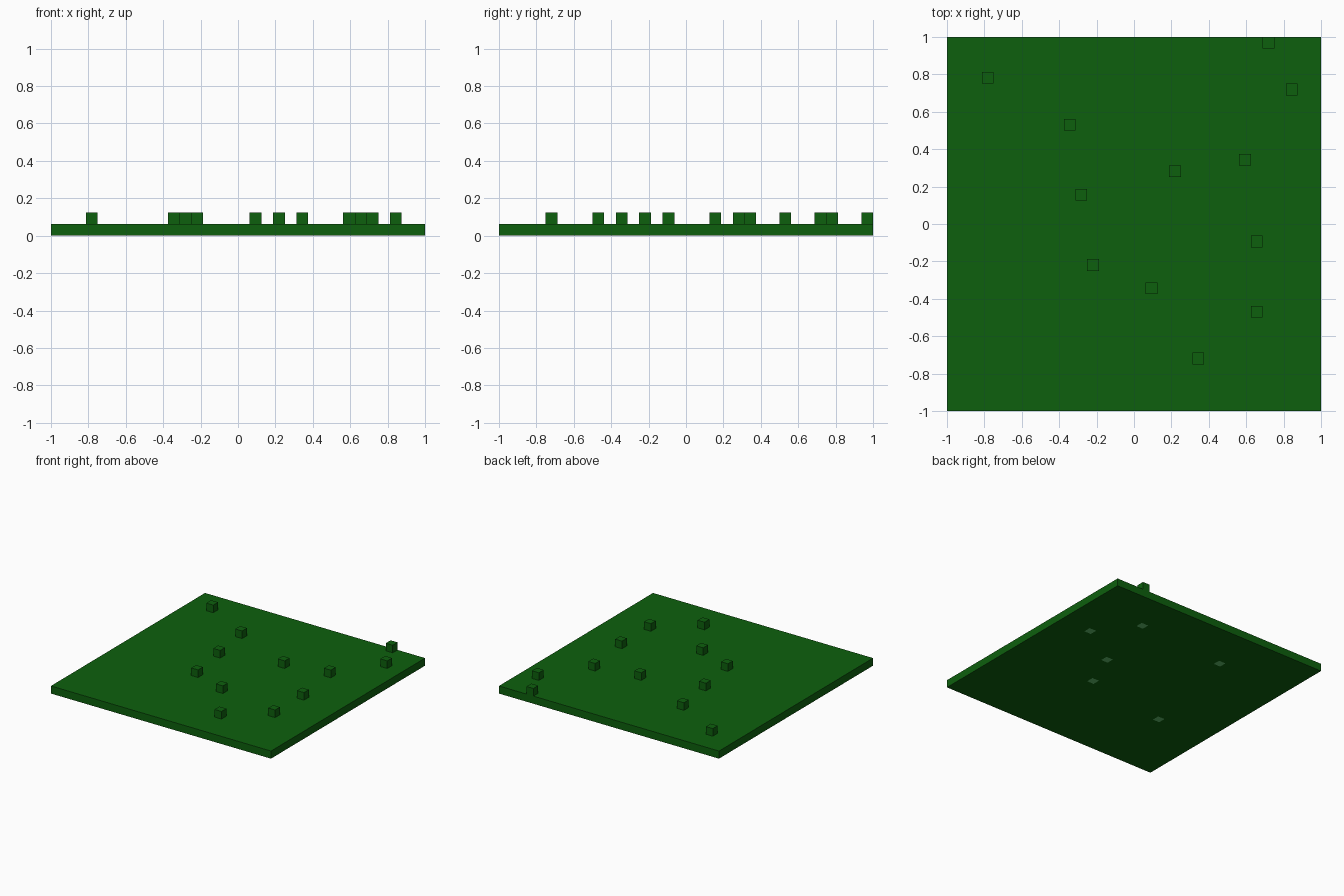
import bpy
import bmesh
from mathutils import Matrix, Vector

CELL = 1 / 16  # one block of the 32 x 32 board

if "Cube" in bpy.data.objects:
    bpy.data.objects.remove(bpy.data.objects["Cube"], do_unlink=True)


def make_material(name, rgb):
    mat = bpy.data.materials.new(name)
    mat.use_nodes = True
    color = (*rgb, 1)
    mat.diffuse_color = color
    mat.node_tree.nodes["Principled BSDF"].inputs["Base Color"].default_value = color
    return mat


def centre(index):
    return -1 + (index + 0.5) * CELL


def add_box(bm, location, size):
    matrix = Matrix.Translation(location) @ Matrix.Diagonal((*size, 1))
    bmesh.ops.create_cube(bm, size=1, matrix=matrix)


def finish(bm, name, materials):
    mesh = bpy.data.meshes.new(name)
    bm.to_mesh(mesh)
    bm.free()
    for mat in materials:
        mesh.materials.append(mat)
    obj = bpy.data.objects.new(name, mesh)
    bpy.context.collection.objects.link(obj)
    return obj


grass = make_material("grass green", (0.004, 0.117, 0.004))
pale = make_material("pale green", (0.12, 0.5, 0.15))

# Ground slab, its underside cut along the edges of the pale squares
patches = [(10, 25), (7, 10), (23, 26), (27, 21), (21, 17), (19, 12)]
bm = bmesh.new()
add_box(bm, (0, 0, CELL / 2), (2, 2, CELL))


def underside():
    return [f for f in bm.faces if f.normal.z < -0.9]


bm.normal_update()
for axis in range(2):
    normal = Vector((0, 0, 0))
    normal[axis] = 1
    for index in sorted({p[axis] + step for p in patches for step in (0, 1)}):
        faces = underside()
        edges = {e for f in faces for e in f.edges}
        verts = {v for f in faces for v in f.verts}
        bmesh.ops.bisect_plane(bm, geom=faces + list(edges) + list(verts),
                               plane_co=normal * (index * CELL - 1), plane_no=normal)
        bm.normal_update()

for face in underside():
    c = face.calc_center_median()
    if any(abs(c.x - centre(i)) < CELL / 2 and abs(c.y - centre(j)) < CELL / 2
           for i, j in patches):
        face.material_index = 1
finish(bm, "ground_slab", [grass, pale])

# Single blocks scattered on top
blocks = [(3, 28), (10, 24), (11, 18), (19, 20), (25, 21), (27, 31),
          (29, 27), (26, 14), (12, 12), (17, 10), (26, 8), (21, 4)]
for n, (i, j) in enumerate(blocks, 1):
    bm = bmesh.new()
    add_box(bm, (centre(i), centre(j), CELL * 1.5), (CELL, CELL, CELL))
    finish(bm, f"grass_block_{n}", [grass])
